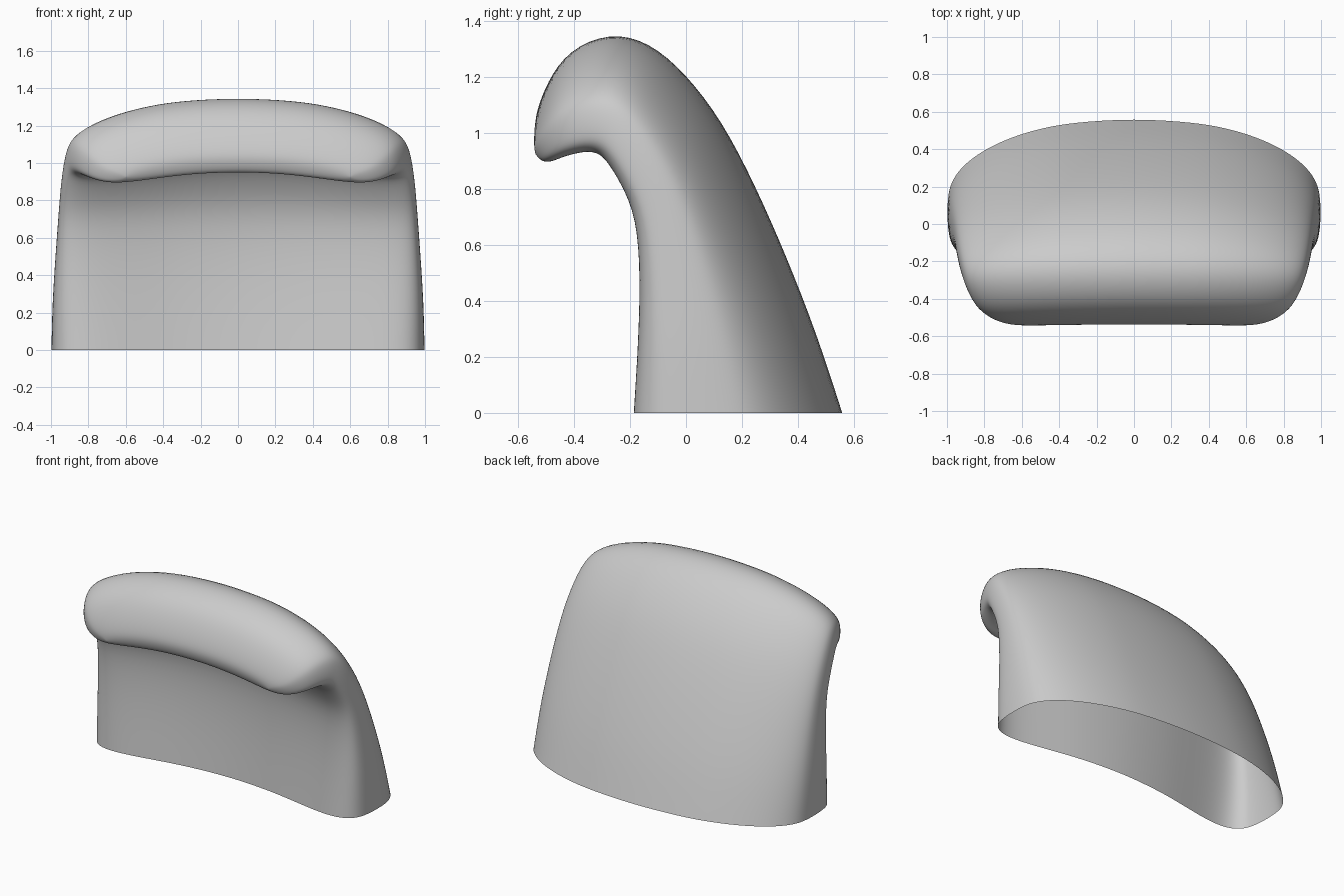
import bpy, bmesh, math
from mathutils import Vector

if "Cube" in bpy.data.objects:
    bpy.data.objects.remove(bpy.data.objects["Cube"])

# Stations along the bent spine: front (y, z), back (y, z), half width, forward push of the corners
STATIONS = [
    ((-.085, 0), (.565, 0), 1.0, 0),
    ((-.068, .25), (.475, .28), .995, 0),
    ((-.06, .50), (.365, .56), .978, 0),
    ((-.075, .725), (.255, .81), .962, 0),
    ((-.145, .875), (.135, 1.045), .95, 0),
    ((-.22, .98), (.0, 1.22), .935, 0),
    ((-.28, 1.015), (-.13, 1.33), .92, 0),
    ((-.345, 1.02), (-.27, 1.365), .90, 0),
    ((-.42, .995), (-.42, 1.30), .85, .03),
    ((-.46, .965), (-.495, 1.185), .78, .06),
    ((-.49, .95), (-.535, 1.075), .70, .09),
    ((-.515, .955), (-.54, 1.015), .60, .1),
]
N = 40
BOW = .18


def ring(bm, front, back, w, push):
    """Rounded slab cross-section, bowed toward its front at both ends."""
    f, b = Vector((0, *front)), Vector((0, *back))
    mid, half = (f + b) / 2, (b - f).length / 2
    n = (b - f).normalized()
    verts = []
    for i in range(N):
        a = 2 * math.pi * i / N
        c, s = math.cos(a), math.sin(a)
        p = 3.4 if s > 0 else 3
        x = w * math.copysign(abs(c) ** (2 / p), c)
        h = half * math.copysign(abs(s) ** (2 / p), s)
        if s < 0:                      # front swells toward the corners
            h *= 1 + .35 * (x / w) ** 2
        co = mid + n * (h - BOW * x * x)
        verts.append(bm.verts.new((x, co.y - push * x * x, co.z)))
    return verts


# Curled backrest shell, open underneath
bm = bmesh.new()
rings = [ring(bm, *st) for st in STATIONS]
for r0, r1 in zip(rings, rings[1:]):
    for i in range(N):
        j = (i + 1) % N
        bm.faces.new((r0[i], r0[j], r1[j], r1[i]))
# Close the curled lip with strips between its front and back edges
tip = rings[-1]
for i in range(N // 2):
    quad = [tip[i], tip[i + 1], tip[(N - i - 1) % N], tip[(N - i) % N]]
    bm.faces.new(list(dict.fromkeys(quad)))
bmesh.ops.recalc_face_normals(bm, faces=bm.faces)
me = bpy.data.meshes.new("curled_backrest")
bm.to_mesh(me)
bm.free()
for p in me.polygons:
    p.use_smooth = True
ob = bpy.data.objects.new("curled_backrest", me)
bpy.context.collection.objects.link(ob)
sub = ob.modifiers.new("smooth", 'SUBSURF')
sub.levels = sub.render_levels = 2
